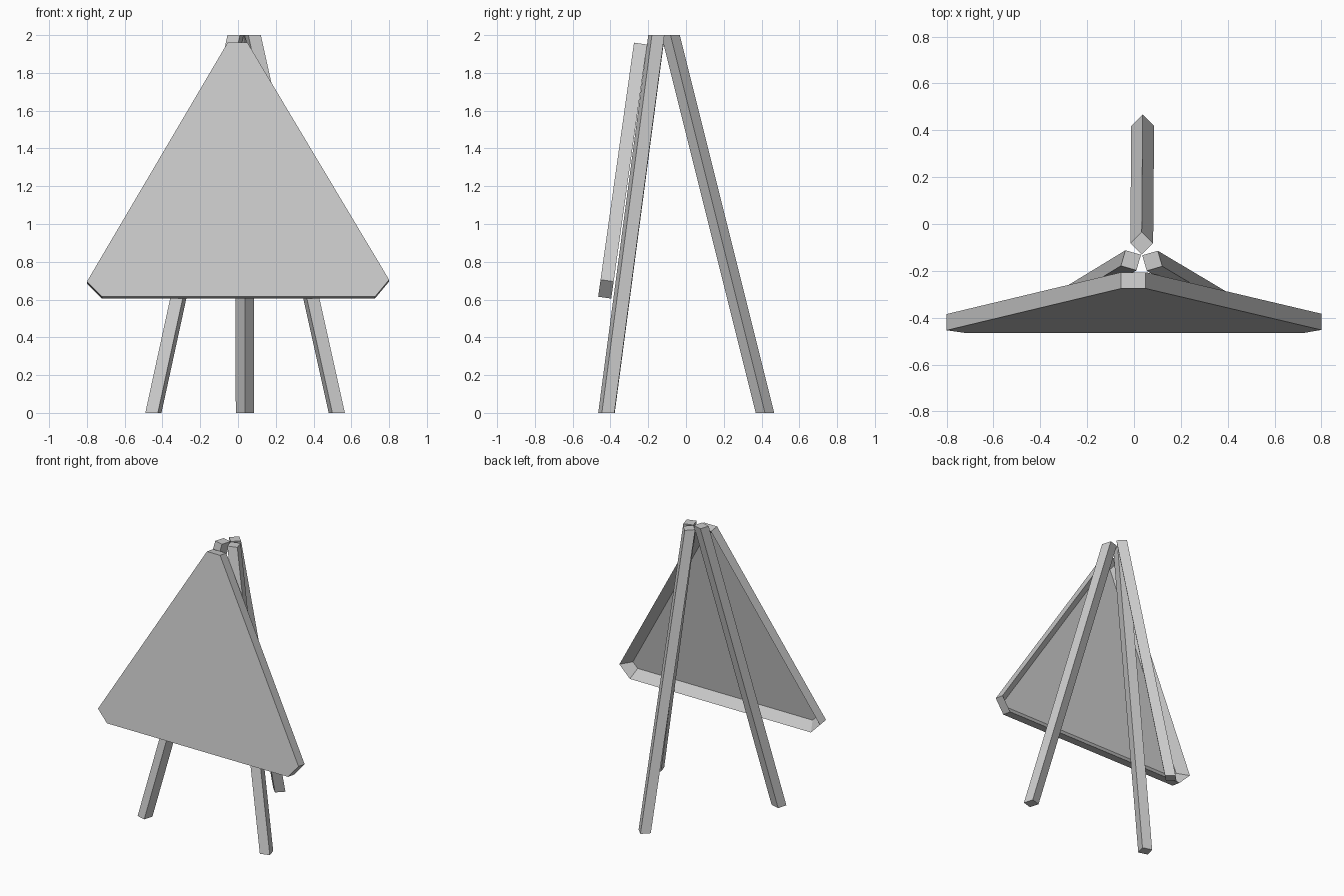
import bpy
import bmesh
from mathutils import Vector

cube = bpy.data.objects.get("Cube")
if cube:
    bpy.data.objects.remove(cube, do_unlink=True)

grey = bpy.data.materials.new("light_grey")
grey.use_nodes = True
colour = (0.6, 0.6, 0.6, 1)
grey.diffuse_color = colour
grey.node_tree.nodes["Principled BSDF"].inputs["Base Color"].default_value = colour


def prism(name, outline, shift, rim=0, depth=0):
    """Sweep an outline along a shift; optionally sink a rimmed tray in the start face."""
    shift = Vector(shift)
    bm = bmesh.new()
    start = [bm.verts.new(p) for p in outline]
    end = [bm.verts.new(Vector(p) + shift) for p in outline]
    cap = bm.faces.new(start)
    bm.faces.new(end[::-1])
    for i in range(len(start)):
        j = (i + 1) % len(start)
        bm.faces.new((start[j], start[i], end[i], end[j]))
    bmesh.ops.recalc_face_normals(bm, faces=bm.faces)
    if rim:
        bmesh.ops.inset_region(bm, faces=[cap], thickness=rim, use_even_offset=True)
        bmesh.ops.translate(bm, verts=cap.verts, vec=shift.normalized() * depth)
    mesh = bpy.data.meshes.new(name)
    bm.to_mesh(mesh)
    bm.free()
    mesh.materials.append(grey)
    obj = bpy.data.objects.new(name, mesh)
    bpy.context.collection.objects.link(obj)
    return obj


# Leaning board: triangle with clipped corners, hollow behind
SLOPE = 0.141
front = [(-0.055, 1.96), (0.05, 1.96), (0.8, 0.705), (0.725, 0.615),
         (-0.72, 0.615), (-0.8, 0.695)]
normal = Vector((0, -1, SLOPE)).normalized() * 0.07
back = [Vector((x, -0.465 + (z - 0.615) * SLOPE, z)) - normal for x, z in front]
prism("board", back, normal, rim=0.055, depth=0.06)


# Three splayed legs, cut level at top and bottom
def leg(name, centre, side, turn, spread):
    u, v = Vector((turn[0], turn[1], 0)), Vector((-turn[1], turn[0], 0))
    u, v = u.normalized() * side / 2, v.normalized() * side / 2
    c = Vector((*centre, 2))
    prism(name, [c + u + v, c - u + v, c - u - v, c + u - v], (*spread, -2))


leg("front_right_leg", (-0.013, -0.155), 0.069, (0.96, -0.28), (-0.435, -0.265))
leg("front_left_leg", (0.078, -0.157), 0.069, (0.96, 0.28), (0.445, -0.265))
leg("back_leg", (0.033, -0.082), 0.069, (1, 1), (0.004, 0.5))
